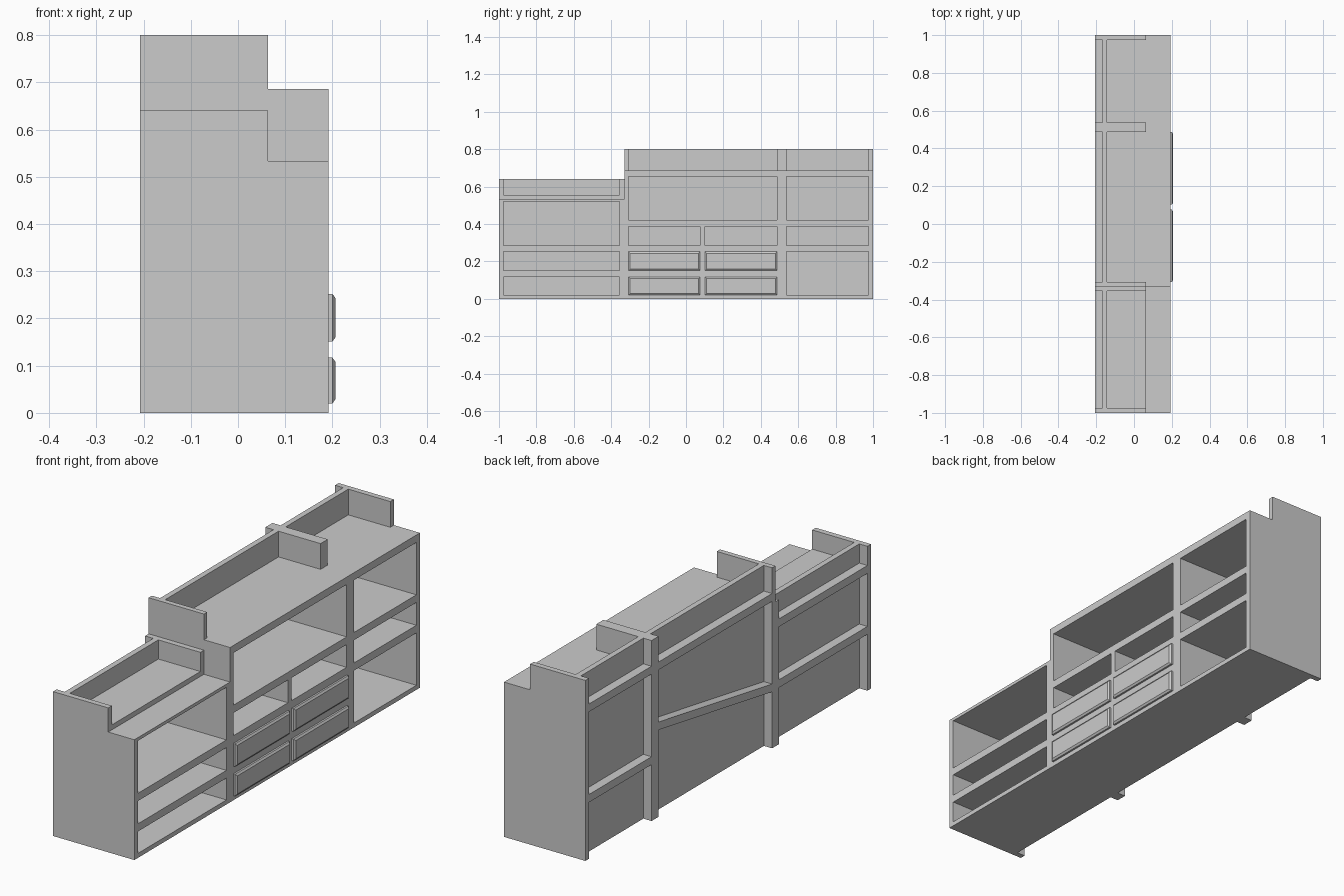
import bpy
import bmesh

if "Cube" in bpy.data.objects:
    bpy.data.objects.remove(bpy.data.objects["Cube"])

grey = bpy.data.materials.new("light_grey")
grey.use_nodes = True
grey.diffuse_color = (0.6, 0.6, 0.6, 1)
grey.node_tree.nodes["Principled BSDF"].inputs["Base Color"].default_value = (0.6, 0.6, 0.6, 1)

# Depth planes: rear of posts, rear and inner face of back panel, upstand end, front
REAR, BACK, INNER, STEP, FRONT = -0.207, -0.167, -0.142, 0.064, 0.192


def finish(name, bm):
    bmesh.ops.recalc_face_normals(bm, faces=bm.faces)
    mesh = bpy.data.meshes.new(name)
    bm.to_mesh(mesh)
    bm.free()
    mesh.materials.append(grey)
    obj = bpy.data.objects.new(name, mesh)
    bpy.context.collection.objects.link(obj)
    return obj


def extrude_profile(name, profile, y0, y1):
    """Extrude an x-z outline along y."""
    bm = bmesh.new()
    face = bm.faces.new([bm.verts.new((x, y0, z)) for x, z in profile])
    out = bmesh.ops.extrude_face_region(bm, geom=[face])
    verts = [v for v in out["geom"] if isinstance(v, bmesh.types.BMVert)]
    bmesh.ops.translate(bm, verts=verts, vec=(0, y1 - y0, 0))
    return finish(name, bm)


def box(name, x, y, z):
    return extrude_profile(name, [(x[0], z[0]), (x[1], z[0]), (x[1], z[1]), (x[0], z[1])], *y)


def upright(name, y0, y1, low, high):
    """Full-depth panel whose rear part rises above the counter."""
    extrude_profile(name, [(REAR, 0), (FRONT, 0), (FRONT, low), (STEP, low),
                           (STEP, high), (REAR, high)], y0, y1)


def rail(name, y, bottoms, thick=0.035):
    """Rear rail between posts; its two ends may differ in height."""
    bm = bmesh.new()
    ends = []
    for yy, z in zip(y, bottoms):
        ends.append([bm.verts.new(p) for p in ((REAR, yy, z), (BACK, yy, z),
                                               (BACK, yy, z + thick), (REAR, yy, z + thick))])
    a, b = ends
    bm.faces.new(a)
    bm.faces.new(b)
    for i in range(4):
        j = (i + 1) % 4
        bm.faces.new((a[i], a[j], b[j], b[i]))
    finish(name, bm)


def drawer(name, y, z, bevel=0.012):
    """Drawer front with a shallow chamfered face."""
    obj = box(name, (FRONT - 0.03, 0.2), y, z)
    bm = bmesh.new()
    bm.from_mesh(obj.data)
    face = max(bm.faces, key=lambda f: f.calc_center_median().x)
    bmesh.ops.inset_region(bm, faces=[face], thickness=bevel)
    bmesh.ops.translate(bm, verts=face.verts, vec=(0.006, 0, 0))
    bm.to_mesh(obj.data)
    bm.free()


# Uprights
TALL, LOW = (0.686, 0.8), (0.533, 0.64)
upright("low_end_panel", -1, -0.975, *LOW)
upright("low_inner_panel", -0.355, -0.33, *LOW)
upright("tall_inner_panel", -0.33, -0.307, *TALL)
upright("tall_divider", 0.487, 0.537, *TALL)
upright("tall_end_panel", 0.975, 1, *TALL)

# The three bays
low_bay, mid_bay, end_bay = (-0.975, -0.355), (-0.307, 0.487), (0.537, 0.975)

# Back panels and bases
box("low_back", (BACK, INNER), low_bay, (0, LOW[1]))
for name, bay in (("mid", mid_bay), ("end", end_bay)):
    box(name + "_back", (BACK, INNER), bay, (0, TALL[1]))
    box(name + "_top", (INNER, FRONT), bay, (0.653, TALL[0]))
    rail(name + "_top_rail", bay, (0.651, 0.651))
for name, bay in (("low", low_bay), ("mid", mid_bay), ("end", end_bay)):
    box(name + "_base", (INNER, FRONT), bay, (0, 0.02))

# Low counter top with a small step
extrude_profile("low_top", [(INNER, 0.519), (FRONT, 0.519), (FRONT, LOW[0]), (STEP, LOW[0]),
                            (STEP, 0.555), (INNER, 0.555)], *low_bay)
rail("low_top_rail", low_bay, (0.52, 0.52))

# Shelves
for name, bay, levels in (("low", low_bay, (0.117, 0.252)),
                          ("mid", mid_bay, (0.117, 0.252, 0.387)),
                          ("end", end_bay, (0.252, 0.387))):
    for i, z in enumerate(levels):
        box(f"{name}_shelf_{i + 1}", (INNER, FRONT), bay, (z, z + 0.034))

# Rear rails and the slanted brace
rail("low_mid_rail", low_bay, (0.25, 0.25))
rail("end_mid_rail", end_bay, (0.25, 0.25))
rail("slanted_brace", mid_bay, (0.25, 0.385))

# Small divider and drawers
box("drawer_divider", (INNER, FRONT), (0.076, 0.102), (0.02, 0.387))
for row, z in (("lower", (0.02, 0.117)), ("upper", (0.151, 0.252))):
    drawer(row + "_right_drawer", (-0.307, 0.076), z)
    drawer(row + "_left_drawer", (0.102, 0.487), z)
